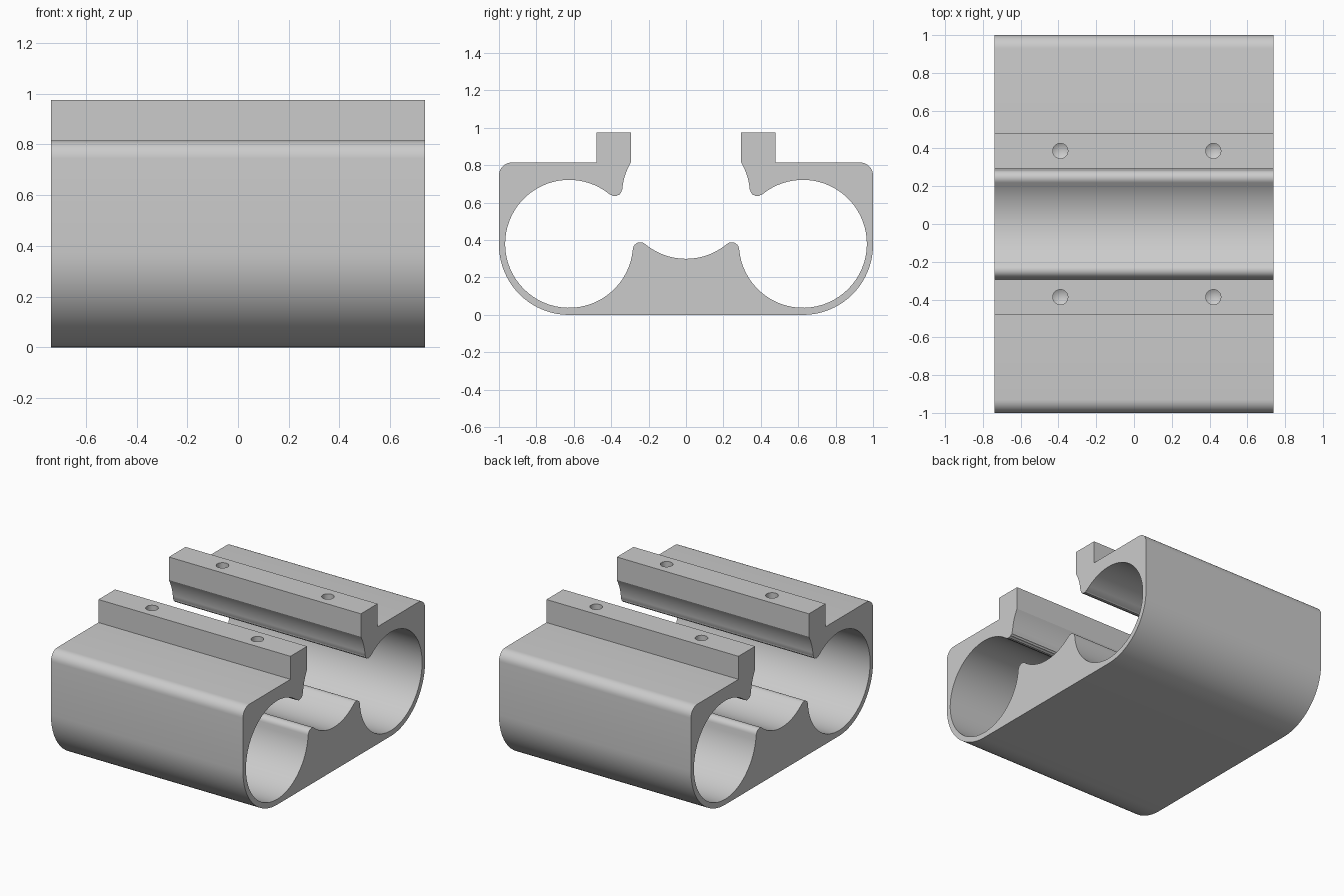
import bpy, bmesh
from math import sin, cos, pi, radians, atan2, sqrt

default = bpy.data.objects.get("Cube")
if default:
    bpy.data.objects.remove(default, do_unlink=True)

LENGTH, TOP, DECK = 1.476, 0.975, 0.815
BORE_Y, BORE_Z, BORE_R = 0.625, 0.38, 0.342   # side bores
MID_Z, MID_R = 0.642, 0.342                   # central channel
TIP_R = 0.04                                  # rounded lips between bores

grey = bpy.data.materials.new("plain grey")
grey.use_nodes = True
grey.diffuse_color = (0.6, 0.6, 0.6, 1)
grey.node_tree.nodes["Principled BSDF"].inputs["Base Color"].default_value = (0.6, 0.6, 0.6, 1)


def arc(cy, cz, r, a0, a1, n):
    """Points along an arc, angles in radians."""
    return [(cy + r * cos(a0 + (a1 - a0) * i / n), cz + r * sin(a0 + (a1 - a0) * i / n))
            for i in range(n + 1)]


def angle(a, b):
    return atan2(b[1] - a[1], b[0] - a[0])


# Lip centres lie tangent to both the side bore and the central channel
bore, mid = (BORE_Y, BORE_Z), (0, MID_Z)
dy, dz = BORE_Y, BORE_Z - MID_Z
dist = sqrt(dy * dy + dz * dz)
h = sqrt((BORE_R + TIP_R) ** 2 - dist * dist / 4)
upper = (dy / 2 - h * dz / dist, MID_Z + dz / 2 + h * dy / dist)
lower = (dy / 2 + h * dz / dist, MID_Z + dz / 2 - h * dy / dist)

# Half of the cross-section, from bottom outside round to the channel floor
half = arc(BORE_Y, 0.375, 0.375, -pi / 2, 0, 20)
half += arc(0.93, DECK - 0.07, 0.07, 0, pi / 2, 8)
half += [(0.478, DECK), (0.478, TOP), (0.295, TOP)]
wall = atan2(sqrt(MID_R ** 2 - 0.295 ** 2), 0.295)
half += arc(0, MID_Z, MID_R, wall, angle(mid, upper), 8)
half += arc(*upper, TIP_R, angle(upper, mid), angle(upper, bore) + 2 * pi, 10)[1:]
half += arc(*bore, BORE_R, angle(bore, upper), angle(bore, lower) - (2 * pi if angle(bore, lower) > 0 else 0), 56)[1:]
half += arc(*lower, TIP_R, angle(lower, bore), angle(lower, mid), 10)[1:]
half += arc(0, MID_Z, MID_R, angle(mid, lower), -pi / 2, 12)[1:]
profile = half + [(-y, z) for y, z in reversed(half[:-1])]

# Extrude the cross-section along x
bm = bmesh.new()
face = bm.faces.new([bm.verts.new((-LENGTH / 2, y, z)) for y, z in profile])
new = bmesh.ops.extrude_face_region(bm, geom=[face])["geom"]
bmesh.ops.translate(bm, vec=(LENGTH, 0, 0), verts=[v for v in new if isinstance(v, bmesh.types.BMVert)])
bmesh.ops.recalc_face_normals(bm, faces=bm.faces)
mesh = bpy.data.meshes.new("double_tube_bracket")
bm.to_mesh(mesh)
bm.free()
mesh.materials.append(grey)
body = bpy.data.objects.new("double_tube_bracket", mesh)
bpy.context.collection.objects.link(body)

# Drill shapes with pointed ends for the four screw holes
bm = bmesh.new()
for x in (-0.39, 0.42):
    for y in (-0.387, 0.387):
        rings = [[bm.verts.new((x + 0.04 * cos(2 * pi * i / 24), y + 0.04 * sin(2 * pi * i / 24), z))
                  for i in range(24)] for z in (TOP + 0.05, TOP - 0.2)]
        point = bm.verts.new((x, y, TOP - 0.224))
        bm.faces.new(rings[0])
        for i in range(24):
            j = (i + 1) % 24
            bm.faces.new((rings[0][i], rings[1][i], rings[1][j], rings[0][j]))
            bm.faces.new((rings[1][i], point, rings[1][j]))
bmesh.ops.recalc_face_normals(bm, faces=bm.faces)
mesh = bpy.data.meshes.new("screw_hole_cutter")
bm.to_mesh(mesh)
bm.free()
mesh.materials.append(grey)
cutter = bpy.data.objects.new("screw_hole_cutter", mesh)
bpy.context.collection.objects.link(cutter)
cutter.hide_render = True

cut = body.modifiers.new("screw_holes", 'BOOLEAN')
cut.operation, cut.solver, cut.object = 'DIFFERENCE', 'EXACT', cutter

bpy.ops.object.select_all(action='DESELECT')
body.select_set(True)
bpy.context.view_layer.objects.active = body
bpy.ops.object.modifier_apply(modifier=cut.name)
bpy.data.objects.remove(cutter, do_unlink=True)
bpy.ops.object.shade_smooth_by_angle(angle=radians(25))
